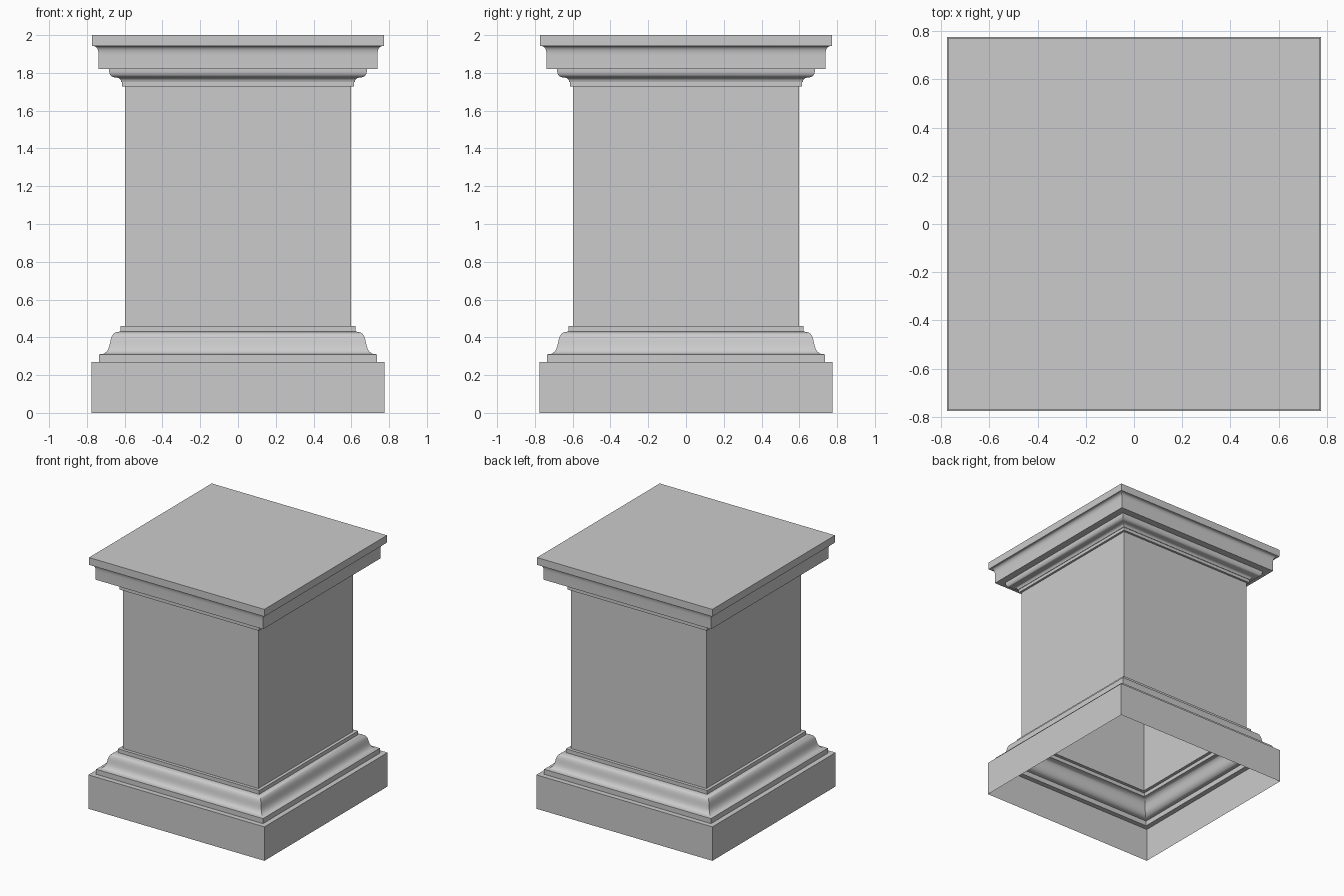
import bpy, bmesh
from mathutils import Vector

if "Cube" in bpy.data.objects:
    bpy.data.objects.remove(bpy.data.objects["Cube"])


def curve(p0, c0, c1, p1, n=10):
    """Cubic curve between two profile points."""
    a, b, c, d = map(Vector, (p0, c0, c1, p1))
    pts = []
    for i in range(n + 1):
        t = i / n
        u = 1 - t
        pts.append(tuple(a*u**3 + b*3*u*u*t + c*3*u*t*t + d*t**3))
    return pts


def square_sweep(name, profile, cap_top=False):
    """Sweep a (half width, height) profile round a square with mitred corners."""
    bm = bmesh.new()
    rings = [[bm.verts.new((sx*r, sy*r, z))
              for sx, sy in ((-1, -1), (1, -1), (1, 1), (-1, 1))]
             for r, z in profile]
    for lo, hi in zip(rings, rings[1:]):
        for i in range(4):
            j = (i + 1) % 4
            bm.faces.new((lo[i], lo[j], hi[j], hi[i]))
    if cap_top:
        bm.faces.new(rings[-1])
    mesh = bpy.data.meshes.new(name)
    bm.to_mesh(mesh)
    bm.free()
    obj = bpy.data.objects.new(name, mesh)
    bpy.context.collection.objects.link(obj)
    bpy.ops.object.select_all(action='DESELECT')
    obj.select_set(True)
    bpy.context.view_layer.objects.active = obj
    bpy.ops.object.shade_smooth_by_angle(angle=0.55)
    return obj


SHAFT = 0.597

# Base: plinth, fillet, ogee and upper fillet; open underneath
base = [(0.775, 0), (0.775, 0.27), (0.735, 0.27), (0.735, 0.31)]
base += curve((0.715, 0.312), (0.655, 0.335), (0.70, 0.43), (0.625, 0.43), 14)
base += [(0.622, 0.43), (0.622, 0.46), (SHAFT, 0.46)]
square_sweep("moulded_base", base)

# Shaft: plain hollow die
square_sweep("shaft", [(SHAFT, 0.46), (SHAFT, 1.727)])

# Cap: neck fillet, ogee, fascia with cove and top slab
cap = [(SHAFT, 1.727), (0.614, 1.727), (0.614, 1.752)]
cap += curve((0.618, 1.752), (0.625, 1.795), (0.672, 1.755), (0.682, 1.805), 14)
cap += [(0.682, 1.82), (0.738, 1.82)]
cap += curve((0.738, 1.895), (0.739, 1.925), (0.747, 1.94), (0.764, 1.942), 8)
cap += [(0.772, 1.942), (0.772, 2.0)]
square_sweep("moulded_cap", cap, cap_top=True)
